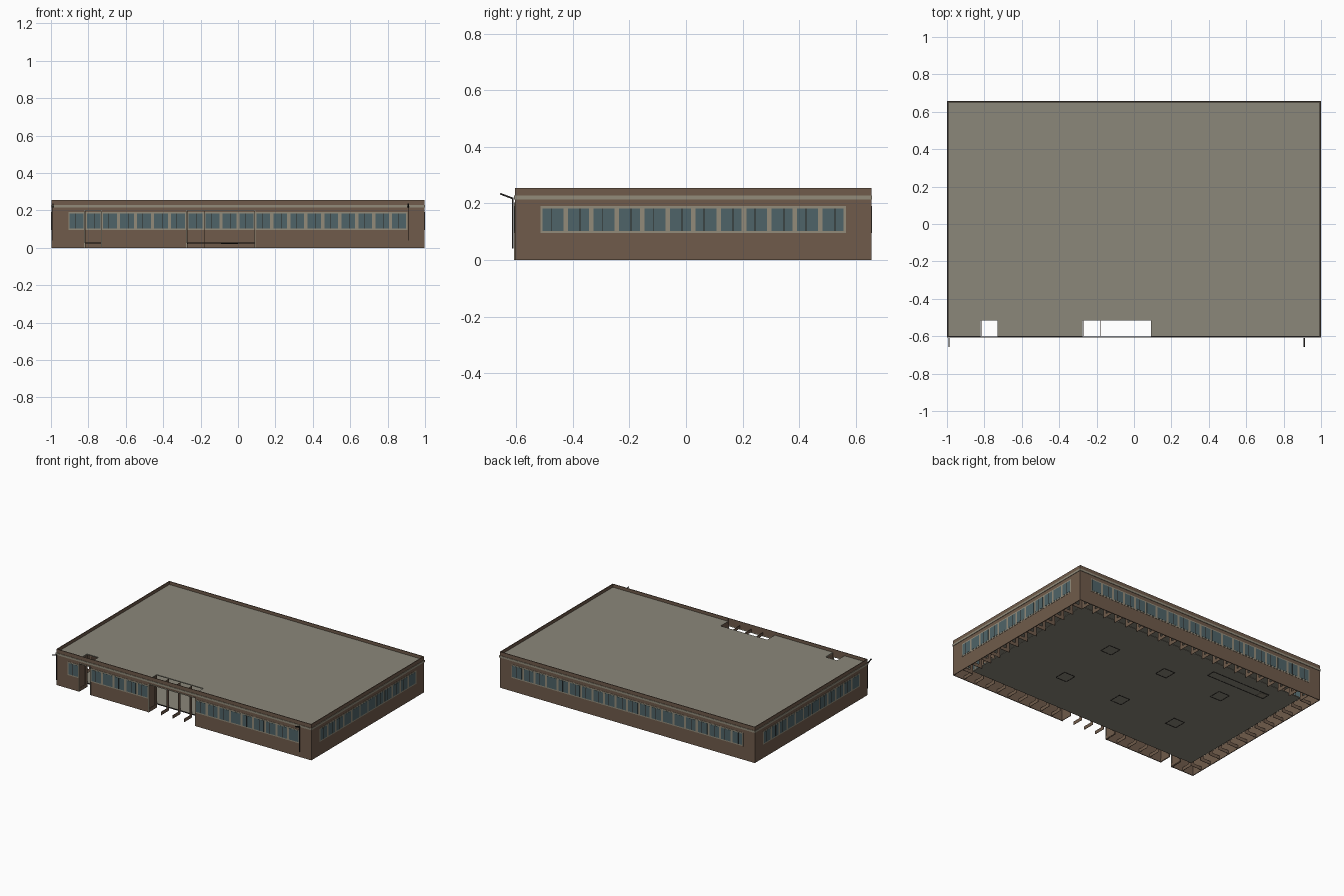
import bpy, bmesh, math
from mathutils import Matrix, Vector

cube = bpy.data.objects.get("Cube")
if cube:
    bpy.data.objects.remove(cube, do_unlink=True)


def material(name, rgb):
    m = bpy.data.materials.new(name)
    m.use_nodes = True
    m.diffuse_color = (*rgb, 1)
    m.node_tree.nodes["Principled BSDF"].inputs["Base Color"].default_value = (*rgb, 1)
    return m


brown = material("brown wall", (0.16, 0.105, 0.07))
tan = material("tan trim", (0.29, 0.26, 0.195))
grey = material("grey roof", (0.26, 0.245, 0.195))
glass = material("blue glass", (0.078, 0.127, 0.138))
dark = material("dark metal", (0.02, 0.018, 0.016))

parts = {}


def box(part, mat, x, y, z, frame=Matrix()):
    """Add a box, given as three (low, high) ranges, to a named part."""
    bm, _ = parts.setdefault(part, (bmesh.new(), mat))
    size = [b - a for a, b in (x, y, z)]
    mid = [(a + b) / 2 for a, b in (x, y, z)]
    bmesh.ops.create_cube(bm, size=1, matrix=frame @ Matrix.Translation(mid)
                          @ Matrix.Diagonal((*size, 1)))


CY, HX, HY = 0.025, 0.997, 0.63
TOP, ROOF, INSET, LINTEL = 0.254, 0.232, 0.09, 0.2
THICK = 0.005
NOTCHES = [(-0.82, -0.73), (-0.275, 0.09)]
PITCH = 0.091


def spans(lo, hi, cuts):
    """Split a range around the cut ranges."""
    edges = [lo] + [e for c in cuts for e in c] + [hi]
    return list(zip(edges[::2], edges[1::2]))


def windows(side, lo, hi, frame):
    """Ribbon of double panes in a tan surround."""
    z0, z1 = 0.095, 0.19
    box(side + "_window_frames", tan, (lo, hi), (-0.0015, THICK + 0.001), (z0, z1), frame)
    n = round((hi - lo) / PITCH)
    step = (hi - lo) / n
    for i in range(n):
        c = lo + (i + 0.5) * step
        w = 0.037
        box(side + "_window_panes", glass, (c - w, c + w), (-0.0025, THICK + 0.002),
            (z0 + 0.008, z1 - 0.008), frame)
        d = c + (0.006 if i % 2 else -0.006)
        box(side + "_mullions", dark, (d - 0.0015, d + 0.0015), (-0.003, THICK + 0.0025),
            (z0 + 0.008, z1 - 0.008), frame)


# Four walls, each in a frame with x along the wall and y pointing inwards
for k, side in enumerate(("front", "left", "back", "right")):
    along, out = (HX, HY) if k % 2 == 0 else (HY, HX)
    frame = (Matrix.Translation((0, CY, 0)) @ Matrix.Rotation(k * math.pi / 2, 4, "Z")
             @ Matrix.Translation((0, -out, 0)))
    cuts = NOTCHES if side == "front" else []
    for lo, hi in spans(-along, along, cuts):
        box(side + "_wall", brown, (lo, hi), (0, THICK), (0, TOP), frame)
    for lo, hi in spans(-along + INSET, along - INSET, cuts):
        windows(side, lo, hi, frame)
    # Light band under the parapet
    box(side + "_band", tan, (-along - 0.003, along + 0.003), (-0.003, 0.001),
        (0.214, 0.228), frame)
    # Thin frames between the wall and the floor edge
    n = round(2 * (along - INSET) / PITCH)
    for i in range(n + 1):
        u = -along + INSET + i * 2 * (along - INSET) / n
        x = (u - 0.001, u + 0.001)
        box(side + "_ribs", brown, x, (THICK, INSET), (0.002, 0.026), frame)
        box(side + "_ribs", brown, x, (INSET - 0.025, INSET), (0.026, 0.205), frame)
        box(side + "_ribs", brown, x, (THICK, INSET), (0.205, ROOF - 0.006), frame)

# Entrance recesses: side walls, thin fascia and tan edging
FY = CY - HY
for lo, hi in NOTCHES:
    for e, s in ((lo, -1), (hi, 1)):
        box("recess_side_walls", brown, sorted((e, e + s * 0.004)),
            (FY + 0.001, FY + INSET), (0, ROOF - 0.001))
        box("recess_edging", tan, (e - 0.003, e + 0.003), (FY - 0.002, FY + 0.004), (0, LINTEL))
    box("recess_fascia", brown, (lo, hi), (FY, FY + 0.003), (LINTEL, TOP))
    box("recess_edging", tan, (lo, hi), (FY - 0.002, FY + 0.003), (LINTEL - 0.003, LINTEL + 0.003))
    box("recess_sill", dark, (lo, hi), (FY + INSET - 0.002, FY + INSET), (0.022, 0.029))

# Roof slab with openings over the recesses
roof_z = (ROOF - 0.006, ROOF)
box("roof", grey, (-HX + 0.002, HX - 0.002), (FY + INSET, CY + HY - 0.002), roof_z)
for lo, hi in spans(-HX + 0.002, HX - 0.002, NOTCHES):
    box("roof", grey, (lo, hi), (FY + 0.002, FY + INSET), roof_z)

# Floor slab, set in from the walls
box("floor", grey, (-HX + INSET, HX - INSET), (FY + INSET, CY + HY - INSET), (0.022, 0.028))


def outline(x, y, w, d):
    """Thin rim of a hatch under the floor."""
    t, z = 0.002, (0.0205, 0.0225)
    for s in (-1, 1):
        box("floor_hatch_rims", dark, (x - w, x + w), (y + s * d - t, y + s * d + t), z)
        box("floor_hatch_rims", dark, (x + s * w - t, x + s * w + t), (y - d, y + d), z)


for x in (-0.5, -0.045, 0.41):
    for y in (-0.19, 0.255):
        outline(x, y, 0.043, 0.043)
outline(-0.5, 0.437, 0.23, 0.03)
box("floor_hatch_panel", tan, (-0.72, -0.67), (0.415, 0.46), (0.0205, 0.0225))

# Front pipes with sloping arms
for x in (-0.99, 0.91):
    box("front_pipes", dark, (x - 0.002, x + 0.002), (FY - 0.01, FY - 0.004), (0.04, 0.22))
    a, b = Vector((x, FY - 0.006, 0.217)), Vector((x, -0.657, 0.234))
    arm = Matrix.Translation(a) @ (b - a).to_track_quat("Y", "Z").to_matrix().to_4x4()
    box("front_pipe_arms", dark, (-0.003, 0.003), (0, (b - a).length), (-0.003, 0.003), arm)

for name, (bm, mat) in parts.items():
    mesh = bpy.data.meshes.new(name)
    bmesh.ops.recalc_face_normals(bm, faces=bm.faces)
    bm.to_mesh(mesh)
    bm.free()
    mesh.materials.append(mat)
    bpy.context.scene.collection.objects.link(bpy.data.objects.new(name, mesh))
